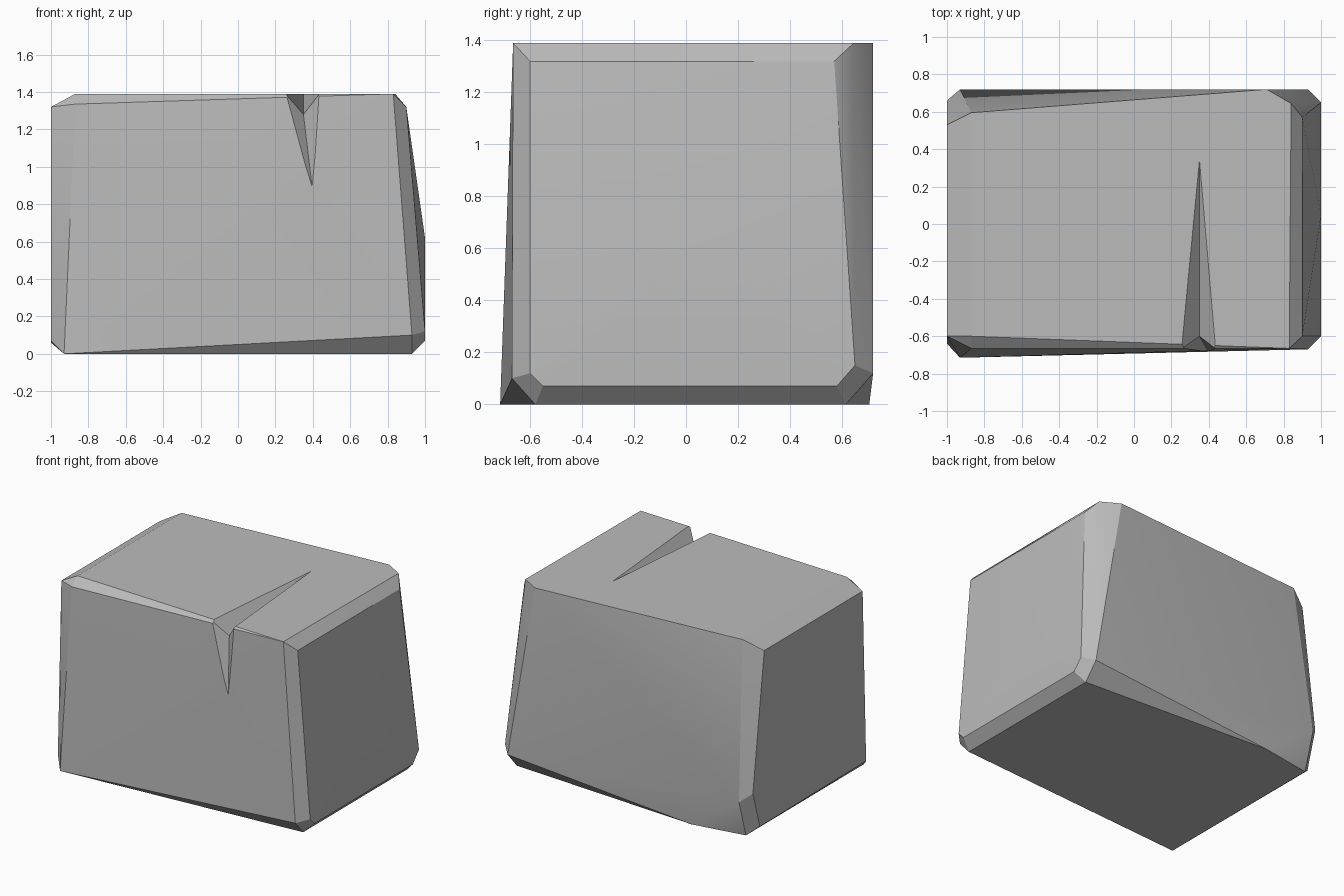
import bpy
import bmesh
from math import radians

default_cube = bpy.data.objects.get("Cube")
if default_cube:
    bpy.data.objects.remove(default_cube, do_unlink=True)


def flat_colour(name, colour):
    material = bpy.data.materials.new(name)
    material.use_nodes = True
    material.diffuse_color = colour
    material.node_tree.nodes["Principled BSDF"].inputs["Base Color"].default_value = colour
    return material


def add_object(name, bm, material):
    bmesh.ops.recalc_face_normals(bm, faces=bm.faces)
    mesh = bpy.data.meshes.new(name)
    bm.to_mesh(mesh)
    bm.free()
    mesh.materials.append(material)
    obj = bpy.data.objects.new(name, mesh)
    bpy.context.collection.objects.link(obj)
    return obj


def hull_object(name, points, material):
    bm = bmesh.new()
    for point in points:
        bm.verts.new(point)
    bmesh.ops.convex_hull(bm, input=bm.verts)
    loose = [v for v in bm.verts if not v.link_faces]
    bmesh.ops.delete(bm, geom=loose, context='VERTS')
    bmesh.ops.dissolve_limit(bm, angle_limit=radians(1), verts=bm.verts, edges=bm.edges)
    return add_object(name, bm, material)


stone = flat_colour("stone grey", (0.5, 0.5, 0.5, 1))
top = 1.39

# Chipped corners of the block, one group per corner
front_left_side = [
    (0.83, -0.665, top), (0.9, -0.6, 1.32),
    (0.93, -0.67, 0.1), (1, -0.6, 0.12), (1, -0.55, 0.07), (0.93, -0.58, 0),
]
back_left_side = [
    (0.84, 0.645, top), (0.71, 0.72, top), (0.9, 0.57, 1.32),
    (0.93, 0.72, 0.12), (1, 0.65, 0.15), (1, 0.58, 0.07), (0.93, 0.615, 0),
]
front_right_side = [
    (-0.87, -0.6, top), (-0.87, -0.665, 1.335), (-1, -0.6, 1.32), (-1, -0.6, 1.29),
    (-0.93, -0.715, 0), (-1, -0.64, 0.07),
]
back_right_side = [
    (-0.87, 0.595, top), (-1, 0.53, 1.32), (-1, 0.66, 0.33), (-0.93, 0.72, 0.27),
    (-1, 0.58, 0.06), (-0.93, 0.64, 0), (-0.54, 0.705, 0),
]
side_bulge = [(1, 0.05, 0.62)]
block = hull_object(
    "stone_block",
    front_left_side + back_left_side + front_right_side + back_right_side + side_bulge,
    stone,
)

# Wedge-shaped crack running over the top and down the front
crack_points = {
    "rim_a": (0.25, -0.67, 1.395),
    "rim_b": (0.44, -0.67, 1.395),
    "valley": (0.35, -0.6, 1.28),
    "back_tip": (0.35, 0.36, 1.392),
    "low_tip": (0.4, -0.685, 0.86),
    "outside": (0.35, -1.1, 1.9),
}
bm = bmesh.new()
corner = {name: bm.verts.new(point) for name, point in crack_points.items()}
for centre in ("valley", "outside"):
    for rim in ("rim_a", "rim_b"):
        for tip in ("back_tip", "low_tip"):
            bm.faces.new([corner[centre], corner[rim], corner[tip]])
cutter = add_object("crack_cutter", bm, stone)

# Carve the crack, then remove the cutter
cut = block.modifiers.new("crack", 'BOOLEAN')
cut.operation = 'DIFFERENCE'
cut.solver = 'EXACT'
cut.object = cutter
bpy.ops.object.select_all(action='DESELECT')
bpy.context.view_layer.objects.active = block
block.select_set(True)
bpy.ops.object.modifier_apply(modifier=cut.name)
bpy.data.objects.remove(cutter, do_unlink=True)

# Soft shading over shallow bends, crisp chips elsewhere
bpy.ops.object.shade_smooth_by_angle(angle=radians(20))
